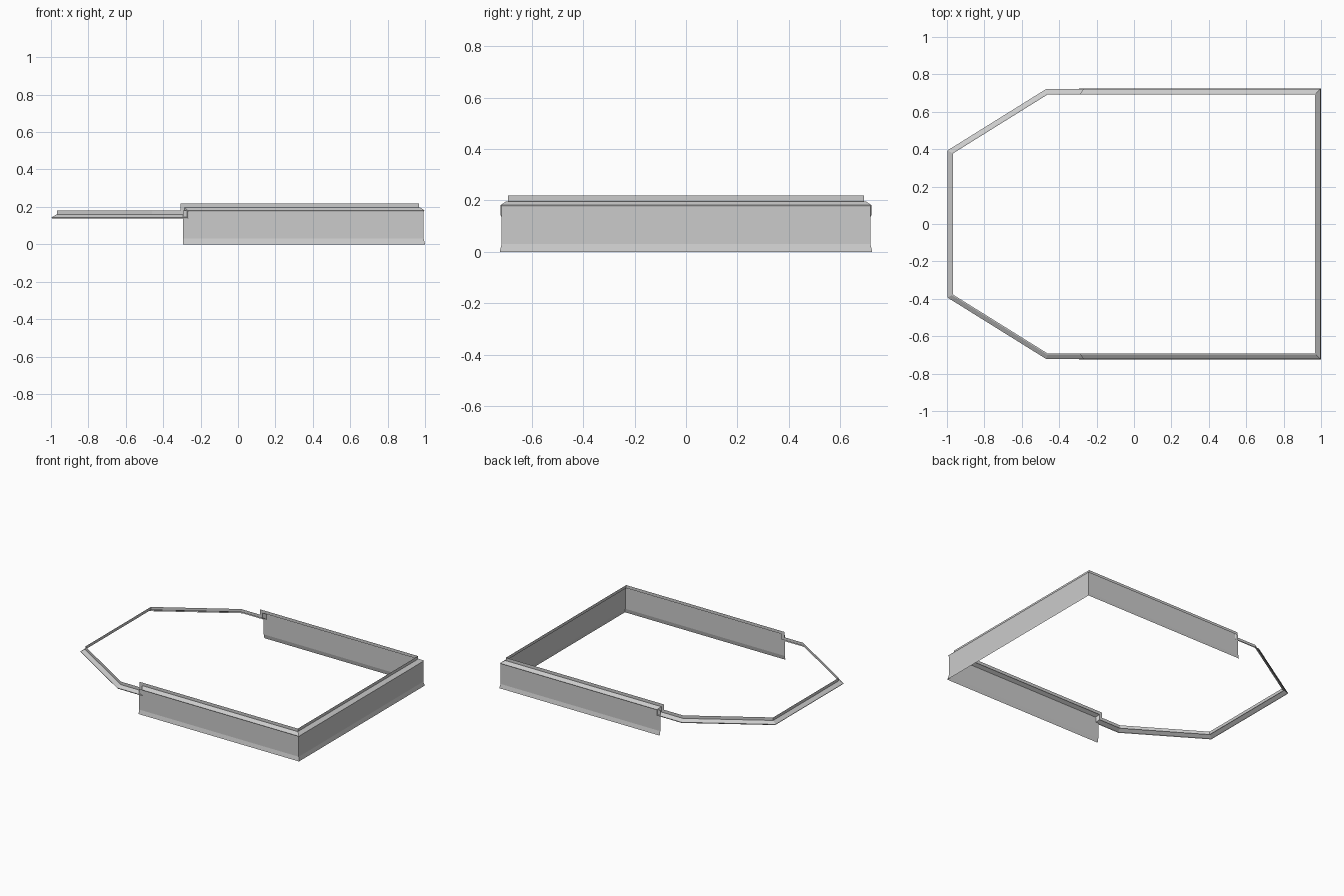
import bpy
from mathutils import Vector

if "Cube" in bpy.data.objects:
    bpy.data.objects.remove(bpy.data.objects["Cube"])

# Plan outline, counter-clockwise
PLAN = [Vector(p) for p in [(-1, -0.395), (-0.47, -0.725), (1, -0.725),
                            (1, 0.725), (-0.47, 0.725), (-1, 0.395)]]


def corner(i, d):
    """Outline corner moved inward by d with a mitred joint."""
    p = PLAN[i]
    a = (p - PLAN[i - 1]).normalized()
    b = (PLAN[(i + 1) % len(PLAN)] - p).normalized()
    na, nb = Vector((-a.y, a.x)), Vector((-b.y, b.x))
    return p + (na + nb) * d / (1 + na.dot(nb))


def make(name, verts, faces):
    me = bpy.data.meshes.new(name)
    me.from_pydata(verts, [], faces)
    ob = bpy.data.objects.new(name, me)
    bpy.context.collection.objects.link(ob)
    return ob


# Cornice: one folded profile (inset, height) swept round, stepping down at the side walls
PROFILE = [(0.006, 0.0), (0.003, 0.006), (0.026, 0.021), (0.032, 0.021), (0.032, 0.043)]
LOW, HIGH, STEP_X = 0.137, 0.176, -0.265


def corner_ring(i, z):
    return [(*corner(i, d), z + h) for d, h in PROFILE]


def step_ring(side, z):
    return [(STEP_X - h, side * (0.725 - d), z + h) for d, h in PROFILE]


rings = [corner_ring(0, LOW), corner_ring(1, LOW),
         step_ring(-1, LOW), step_ring(-1, HIGH),
         corner_ring(2, HIGH), corner_ring(3, HIGH),
         step_ring(1, HIGH), step_ring(1, LOW),
         corner_ring(4, LOW), corner_ring(5, LOW)]
n, m = len(rings), len(PROFILE)
make("cornice_trim", [v for r in rings for v in r],
     [(i * m + j, (i + 1) % n * m + j, (i + 1) % n * m + j + 1, i * m + j + 1)
      for i in range(n) for j in range(m - 1)])


# Walls: sheet panels with a flared skirting along the foot
IN = 0.007


def wall(name, a, b, seams):
    """a, b: (foot point, wall point) at each end; seams: fractions along the wall."""
    ts = [0] + seams + [1]
    verts, faces = [], []
    at = lambda k, t: Vector(a[k]).lerp(Vector(b[k]), t)
    for t0, t1 in zip(ts, ts[1:]):
        s = len(verts)
        verts += [(*at(1, t0), 0.03), (*at(1, t1), 0.03),
                  (*at(1, t1), 0.182), (*at(1, t0), 0.182)]
        faces.append((s, s + 1, s + 2, s + 3))
    make(name + "_panels", verts, faces)
    make(name + "_skirting", [(*a[0], 0), (*b[0], 0), (*b[1], 0.03), (*a[1], 0.03)],
         [(0, 1, 2, 3)])


front_end = ((-0.295, -0.725), (-0.295, -0.725 + IN))
back_end = ((-0.295, 0.725), (-0.295, 0.725 - IN))
front_corner = (corner(2, 0), corner(2, IN))
back_corner = (corner(3, 0), corner(3, IN))
wall("front_wall", front_end, front_corner, [0.15, 0.29, 0.57, 0.85])
wall("right_wall", front_corner, back_corner, [0.29, 0.54, 0.83])
wall("back_wall", back_corner, back_end, [0.275, 0.55, 0.875])
